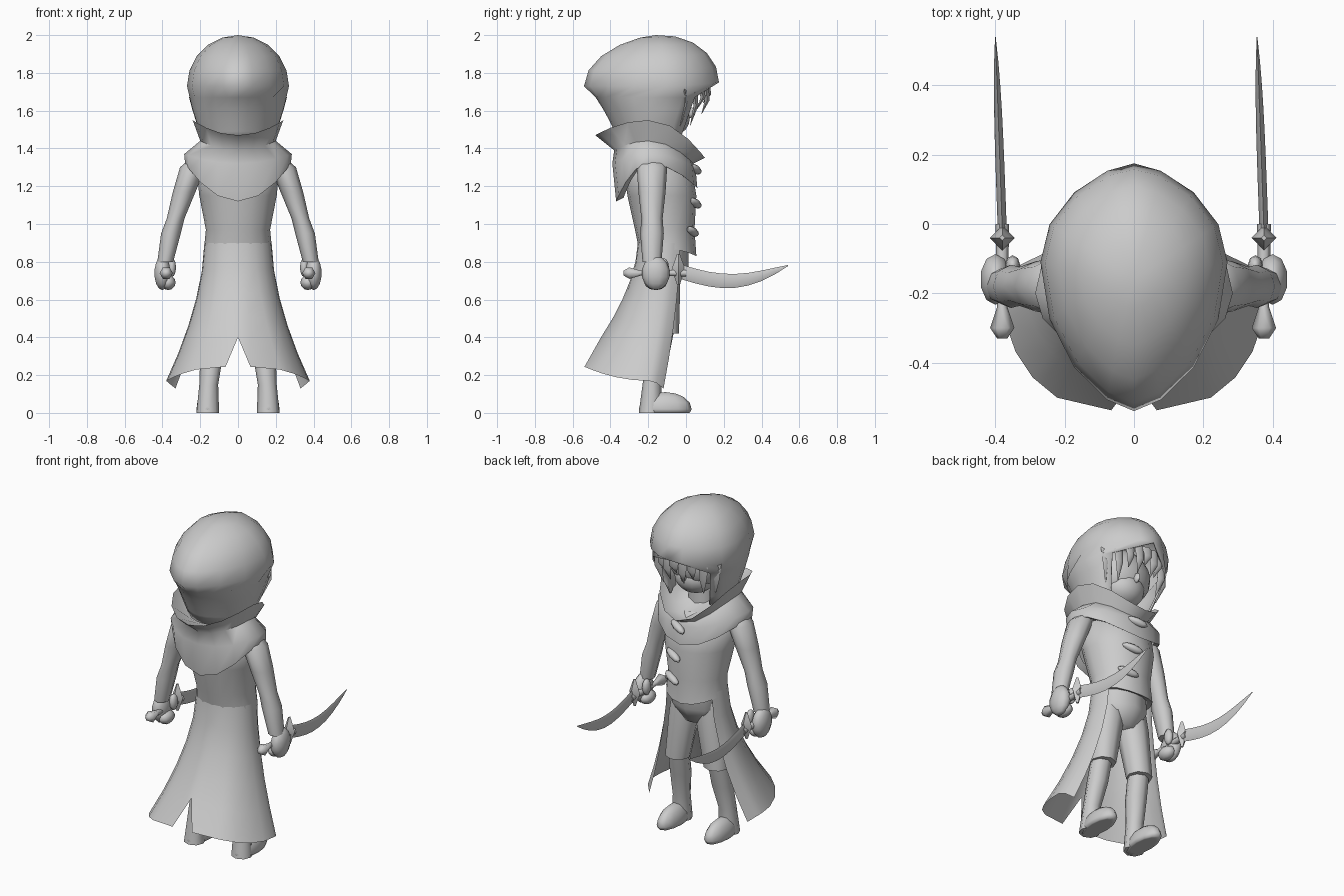
import bpy, bmesh
from math import sin, cos, pi, radians
from mathutils import Vector, Matrix, Euler

cube = bpy.data.objects.get("Cube")
if cube:
    bpy.data.objects.remove(cube, do_unlink=True)

colour = (.6, .6, .6, 1)
grey = bpy.data.materials.new("plain_grey")
grey.use_nodes = True
grey.diffuse_color = colour
grey.node_tree.nodes["Principled BSDF"].inputs["Base Color"].default_value = colour


def finish(name, bm, mirror=False, thickness=0):
    """Turn a bmesh into a smooth-shaded object whose steep edges stay sharp."""
    for face in bm.faces:
        face.smooth = True
    for edge in bm.edges:
        edge.smooth = edge.calc_face_angle(0) < radians(65)
    mesh = bpy.data.meshes.new(name)
    bm.to_mesh(mesh)
    bm.free()
    mesh.materials.append(grey)
    part = bpy.data.objects.new(name, mesh)
    bpy.context.collection.objects.link(part)
    if mirror:
        part.modifiers.new("mirror", "MIRROR")
    if thickness:
        part.modifiers.new("solid", "SOLIDIFY").thickness = thickness


def loft(name, rings, closed=False, **options):
    """Skin equal-length rings of points; closed rings make a capped tube."""
    bm = bmesh.new()
    rows = [[bm.verts.new(point) for point in ring] for ring in rings]
    count = len(rows[0])
    for upper, lower in zip(rows, rows[1:]):
        for k in range(count if closed else count - 1):
            j = (k + 1) % count
            bm.faces.new((upper[k], upper[j], lower[j], lower[k]))
    if closed:
        bm.faces.new(rows[0])
        bm.faces.new(rows[-1])
    bmesh.ops.remove_doubles(bm, verts=bm.verts, dist=.001)
    if closed:
        bmesh.ops.recalc_face_normals(bm, faces=bm.faces)
    finish(name, bm, **options)


def ring(z, width, front, back, side=-.2, front_drop=0, back_drop=0, opening=0, power=1):
    """Garment ring, widest at side, that may sag at either end and be open in front."""
    half, steps = [], 8
    for k in range(steps + 1):
        t = opening + (pi - opening) * k / steps
        c = cos(t)
        end, drop = (front, front_drop) if c > 0 else (back, back_drop)
        half.append(Vector((width * max(sin(t), 0) ** power,
                            side + (end - side) * abs(c), z - drop * c * c)))
    return half + [Vector((-p.x, p.y, p.z)) for p in half[-2::-1]]


def tube(name, points, axis="z", sides=8, depth=1, **options):
    """Tube through points x, y, z, radius; depth scales the second radius."""
    rings = []
    for x, y, z, radius in points:
        angles = [2 * pi * k / sides for k in range(sides)]
        offsets = [(radius * cos(a), radius * depth * sin(a)) for a in angles]
        rings.append([(x + u, y + v, z) if axis == "z" else (x + u, y, z + v) for u, v in offsets])
    loft(name, rings, closed=True, **options)


def ellipsoid(name, centre, radii, turn=(0, 0, 0), segments=12, **options):
    """Stretched ball, flattened where it would sink below the floor."""
    bm = bmesh.new()
    bmesh.ops.create_uvsphere(bm, u_segments=segments, v_segments=segments // 2 + 2, radius=1,
                              matrix=Matrix.LocRotScale(Vector(centre), Euler(turn), Vector(radii)))
    for vert in bm.verts:
        vert.co.z = max(vert.co.z, 0)
    finish(name, bm, **options)


def mix(a, b, f):
    return a + (b - a) * f


# Hood: a pointed dome above a tapering skirt that is open around the face
hood = []
for step in range(6):
    a = pi / 2 * step / 5
    s = sin(a)
    hood.append(ring(z=1.73 + .27 * cos(a), width=.27 * s, front=mix(-.16, .175, s), front_drop=-.02 * s,
                     back=mix(-.16, -.54, s ** 1.3), side=mix(-.16, -.11, s), power=1.3))
for step in range(1, 6):
    f = step / 5
    hood.append(ring(z=1.73 - .3 * f, width=mix(.27, .18, f ** 1.4), front=mix(.175, .05, f),
                     back=mix(-.54, -.35, f ** .7), side=mix(-.11, -.18, f), opening=.9, power=1.2))
loft("hood", hood, thickness=.01)

# Head with a narrow chin and small nose
ellipsoid("head", centre=(0, -.12, 1.65), radii=(.18, .15, .16), segments=16)
ellipsoid("chin", centre=(0, -.09, 1.56), radii=(.12, .11, .1), segments=16)
ellipsoid("nose", centre=(0, .02, 1.59), radii=(.015, .03, .03), segments=6)
tube("neck", [(0, -.16, 1.6, .07), (0, -.17, 1.3, .09)])

# Hair fringe, longer towards the sides
lock_count = 9
for k in range(lock_count):
    x = mix(-.2, .2, k / (lock_count - 1))
    y = .12 - 3 * x * x
    length = .09 + .05 * (k % 2) + 3 * x * x
    tube("hair_lock", [(x, y - .01, 1.74, .035), (x, y, 1.73 - length / 2, .026),
                       (x * .9, y - .03, 1.73 - length, .002)], sides=4, depth=.5)

# Scarf lining and flared collar flowing into the shoulder cape
loft("collar_and_cape", [
    ring(z=1.42, width=.06, front=-.1, back=-.22, front_drop=.02),
    ring(z=1.42, width=.16, front=0, back=-.34, front_drop=.09),
    ring(z=1.55, width=.24, front=.1, back=-.48, front_drop=.2, back_drop=.08),
    ring(z=1.44, width=.2, front=.04, back=-.38, front_drop=.12, back_drop=.05),
    ring(z=1.37, width=.285, front=.05, back=-.39, front_drop=.07, back_drop=.05),
    ring(z=1.32, width=.28, front=.06, back=-.37, front_drop=.13, back_drop=.2),
    ring(z=1.32, width=.25, front=.03, back=-.33, front_drop=.1, back_drop=.18),
])

# Tunic with a dipping hem, and the hips beneath it
loft("tunic", [
    ring(z=1.36, width=.12, front=-.03, back=-.28),
    ring(z=1.3, width=.22, front=.03, back=-.33),
    ring(z=1.15, width=.205, front=.055, back=-.31, side=-.14),
    ring(z=.97, width=.17, front=.045, back=-.27, side=-.12),
    ring(z=.87, width=.18, front=.055, back=-.25, side=-.11, front_drop=.04),
    ring(z=.87, width=.15, front=.02, back=-.22, side=-.11, front_drop=.02),
])
tube("hips", [(0, -.11, .92, .15), (0, -.11, .78, .155), (0, -.12, .68, .1)], depth=.8)

# Toggles slanting across the chest
for x, y, z in ((.02, .05, 1.29), (.05, .05, 1.11), (.07, .035, .96)):
    ellipsoid("toggle", centre=(x, y, z), radii=(.065, .025, .022), turn=(0, -.3, -.4), segments=8)

# Long flaring coat tails, notched at the back
waist = ring(z=.9, width=.178, front=.035, back=-.255, side=-.11, opening=1)
hem = ring(z=.17, width=.38, front=-.05, back=-.55, front_drop=.14, back_drop=-.08, opening=1, power=.8)
middle = len(hem) // 2
hem[middle] += Vector((0, .1, .15))
for k in (middle - 1, middle + 1):
    hem[k].x /= 2
tails = []
for step in range(6):
    f = step / 5
    row = [a.lerp(b, f ** 1.7) for a, b in zip(waist, hem)]
    for point, a, b in zip(row, waist, hem):
        point.z = mix(a.z, b.z, f)
    tails.append(row)
loft("coat_tails", tails)

# Arms and curled fists
arm = [(.2, 1.35, .05), (.24, 1.3, .067), (.285, 1.17, .06), (.33, 1.03, .047), (.355, .95, .052), (.385, .8, .042)]
tube("arm", [(x, -.18, z, radius) for x, z, radius in arm], depth=1.2, mirror=True)
ellipsoid("palm", centre=(.4, -.16, .74), radii=(.045, .075, .09), segments=10, mirror=True)
ellipsoid("fingers", centre=(.37, -.16, .69), radii=(.04, .06, .04), segments=8, mirror=True)
ellipsoid("thumb", centre=(.35, -.12, .77), radii=(.022, .03, .05), segments=8, mirror=True)

# Legs: loose breeches, shins and boots
tube("breeches_leg", [(.08, -.12, .82, .08), (.09, -.12, .7, .09), (.13, -.11, .42, .073)], mirror=True)
tube("shin", [(.13, -.11, .5, .06), (.14, -.15, .3, .06), (.155, -.18, .15, .05), (.16, -.19, 0, .06)], mirror=True)
ellipsoid("boot", centre=(.16, -.11, .02), radii=(.06, .14, .09), mirror=True)

# Curved short swords, both leaning the same way
for x in (.375, -.38):
    tube("sword_grip", [(x, -.33, .74, .015), (x, -.3, .74, .035), (x, -.24, .74, .015), (x, 0, .74, .02)],
         axis="y", sides=6)
    tube("sword_guard", [(x, -.04, .76 + .04 * k, .036 - .014 * abs(k)) for k in range(-2, 3)], sides=4)
    blade = []
    for step in range(9):
        f = step / 8
        blade.append((x - .02 * f, mix(-.02, .54, f), .745 - .055 * sin(pi * f) + .035 * f * f,
                      .012 * (1 - f ** 4) + .001))
    tube("sword_blade", blade, axis="y", sides=4, depth=3)
